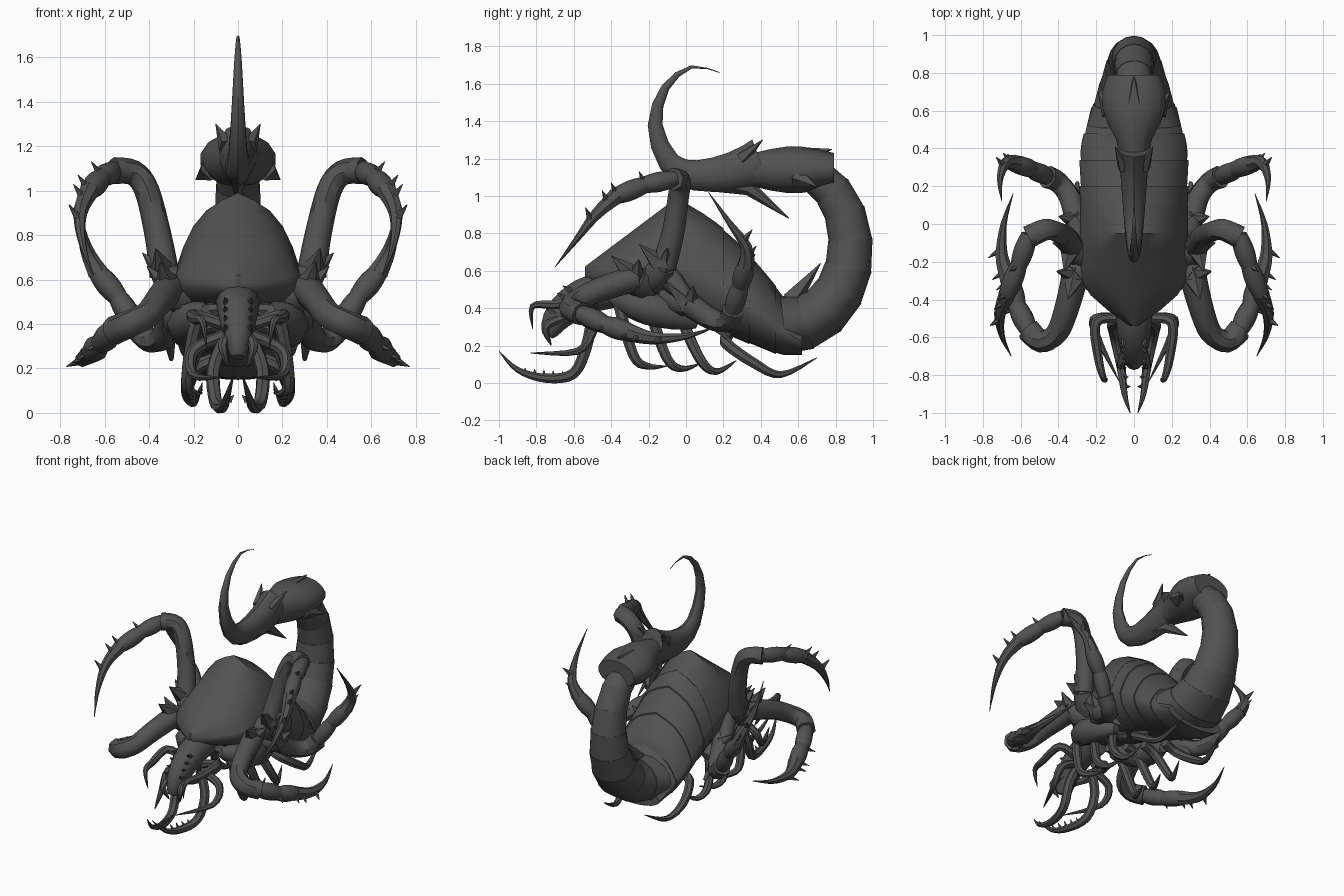
import bpy, bmesh, math
from mathutils import Vector

cube = bpy.data.objects.get("Cube")
if cube:
    bpy.data.objects.remove(cube, do_unlink=True)

GREY = (.085, .085, .085, 1)
shell = bpy.data.materials.new("dark_grey_shell")
shell.use_nodes = True
shell.diffuse_color = GREY
shell.node_tree.nodes["Principled BSDF"].inputs["Base Color"].default_value = GREY


def skin(bm, rings):
    """Bridge a list of point rings and cap both ends."""
    loops = [[bm.verts.new(point) for point in ring] for ring in rings]
    for first, second in zip(loops, loops[1:]):
        for i in range(len(first)):
            bm.faces.new((first[i - 1], first[i], second[i], second[i - 1]))
    bm.faces.new(loops[0][::-1])
    bm.faces.new(loops[-1])


def finish(bm, name, mirror=False):
    """Turn the bmesh into a shaded object, mirrored left to right if asked."""
    bmesh.ops.recalc_face_normals(bm, faces=bm.faces)
    mesh = bpy.data.meshes.new(name)
    bm.to_mesh(mesh)
    bm.free()
    mesh.materials.append(shell)
    part = bpy.data.objects.new(name, mesh)
    bpy.context.scene.collection.objects.link(part)
    bpy.ops.object.select_all(action='DESELECT')
    part.select_set(True)
    bpy.context.view_layer.objects.active = part
    bpy.ops.object.shade_smooth_by_angle(angle=math.radians(45))
    if mirror:
        part.modifiers.new("Mirror", 'MIRROR')


def tube(bm, points, width, height=None, sides=8, lip=0):
    """Sweep an ellipse along points; width and height are functions of 0..1."""
    points = [Vector(point) for point in points]
    height = height or width
    side, rings, last = Vector((1, 0, 0)), [], len(points) - 1
    for i, point in enumerate(points):
        tangent = (points[min(i + 1, last)] - points[max(i - 1, 0)]).normalized()
        flat = side - tangent * side.dot(tangent)
        side = flat.normalized() if flat.length > .05 else tangent.orthogonal().normalized()
        up = tangent.cross(side)
        wide, tall = max(width(i / last), .002), max(height(i / last), .002)
        # An interior lip makes one plate overlap the next
        for grow in ((1 + lip, 1 - lip) if lip and 0 < i < last else (1,)):
            angles = [math.tau * j / sides for j in range(sides)]
            rings.append([point + (side * math.sin(a) * wide + up * math.cos(a) * tall) * grow
                          for a in angles])
    skin(bm, rings)


def taper(start, end, power=1):
    return lambda t: end + (start - end) * (1 - t) ** power


def thorn(bm, base, offset, radius):
    tube(bm, [Vector(base), Vector(base) + Vector(offset)], taper(radius, 0), sides=5)


def curve(points, steps=4):
    """Catmull-Rom through the points."""
    v = [Vector(point) for point in points]
    v = [v[0]] + v + [v[-1]]
    out = []
    for a, b, c, d in zip(v, v[1:], v[2:], v[3:]):
        for k in range(steps):
            t = k / steps
            out.append(b + ((c - a) * t + (2 * a - 5 * b + 4 * c - d) * t ** 2
                            + (3 * b - a - 3 * c + d) * t ** 3) / 2)
    return out + [v[-1]]


def midline(pairs):
    return [(0, y, z) for y, z in pairs]


# Body outline rules along y: ridge height, belly height and half width
FRONT, PEAK = -.54, -.05


def roof(y):
    back = max(0, y - PEAK)
    return .99 - .75 * max(0, PEAK - y) - .47 * back - .8 * back ** 2


def belly(y):
    return max(.15, .34 - .38 * y)


def half_width(y):
    nose = math.sin(math.pi / 2 * min(1, (y - FRONT) / .28))
    return (.02 + .265 * nose) * (1 - max(0, y - .4))


def body_ring(y, grow=1, sides=24):
    """Cross-section with a ridged roof, full shoulders and a rounded belly."""
    depth = (roof(y) - belly(y)) * grow
    middle = belly(y) + .42 * (roof(y) - belly(y))
    ring = []
    for j in range(sides):
        s, c = math.sin(math.tau * j / sides), math.cos(math.tau * j / sides)
        lift = .58 * (1 - .35 * abs(s) - .65 * s ** 4) if c > 0 else .42 * c
        ring.append((s * half_width(y) * grow, y, middle + depth * lift))
    return ring


# Pointed, ridged front shield
bm = bmesh.new()
shield_steps = [FRONT + (PEAK - FRONT) * k / 6 for k in range(7)]
skin(bm, [body_ring(y) for y in shield_steps + [.1]])
finish(bm, "front_shield")

# Overlapping abdomen plates
bm = bmesh.new()
for k in range(4):
    steps = [.05 + .14 * k + .05 * j for j in range(4)]
    skin(bm, [body_ring(y, .985 + .01 * j) for j, y in enumerate(steps)])
finish(bm, "abdomen")

# Tail sweeping round an upright ellipse, with a spike on its inner side
bm = bmesh.new()
arc = [math.radians(angle) for angle in range(-95, 75, 20)]
tube(bm, midline((.55 + .33 * math.cos(a), .73 + .42 * math.sin(a)) for a in arc),
     lambda t: .095 + .155 * (1 - t) ** 2, lambda t: .095 + .06 * (1 - t), 16, .012)
thorn(bm, (0, .56, .44), (0, .16, .2), .06)
finish(bm, "tail")

# Swollen last tail joint, widest at its rear rim, with short rim spikes
bm = bmesh.new()
tube(bm, midline((.79 - .085 * k, 1.14) for k in range(6)),
     lambda t: .11 + .075 * math.sin(math.pi * min(1, t + .15)) - .03 * t,
     lambda t: .09 + .035 * math.sin(math.pi * t), sides=14)
for s in (-1, 1):
    thorn(bm, (s * .12, .6, 1.1), (s * .07, .1, -.05), .06)
thorn(bm, (0, .64, 1.22), (0, .14, .03), .05)
finish(bm, "tail_bulb")

# Stinger with rim horns and a broad lower spur
bm = bmesh.new()
hook = [(.4, 1.18), (.25, 1.13), (.05, 1.11), (-.09, 1.18), (-.165, 1.38), (-.11, 1.58), (.03, 1.69), (.18, 1.66)]
tube(bm, curve(midline(hook), 2), taper(.09, 0, 1.3), taper(.13, 0, 1.4), 10)
tube(bm, midline([(.16, 1.1), (.34, 1.04), (.55, .88)]), taper(.06, 0), taper(.08, 0), 6)
for s in (-1, 1):
    thorn(bm, (s * .05, .3, 1.2), (s * .05, .11, .1), .04)
finish(bm, "stinger")

# Head with small eye bumps
bm = bmesh.new()
tube(bm, curve(midline([(-.4, .5), (-.55, .46), (-.68, .36), (-.74, .25)])),
     lambda t: .1 - .07 * t ** 2, lambda t: .1 - .07 * t ** 3, 12)
finish(bm, "head")
bm = bmesh.new()
for k in range(4):
    thorn(bm, (.05, -.61 - .03 * k, .49 - .04 * k), (.01, -.05, .03), .02)
finish(bm, "eye_bumps", True)


def limb(name, points, radius):
    """Slender curved limb that stays thick until its pointed end."""
    bm = bmesh.new()
    tube(bm, curve(points), lambda t: radius * (1 - t ** 3), sides=7)
    finish(bm, name, True)


# Mouth limbs
limb("jaw", [(.05, -.5, .35), (.11, -.53, .2), (.1, -.6, .05),
             (.07, -.75, .025), (.05, -.9, .07), (.02, -1, .17)], .032)
limb("upper_feeler", [(.07, -.5, .4), (.2, -.52, .44), (.19, -.7, .42),
                      (.16, -.82, .41), (.14, -.82, .29)], .028)
limb("lower_feeler", [(.06, -.5, .35), (.2, -.5, .28), (.2, -.58, .17), (.08, -.83, .16)], .028)
limb("mouth_hook", [(.04, -.65, .35), (.07, -.75, .3), (.04, -.72, .2)], .025)

# Teeth along the jaw
bm = bmesh.new()
for k in range(5):
    thorn(bm, (.08 - .01 * k, -.66 - .05 * k, .03 + .005 * k), (-.02, 0, .03), .012)
finish(bm, "jaw_teeth", True)

# Thin belly legs, each hooking backward
for i, (y, reach) in enumerate([(-.36, .26), (-.18, .26), (0, .27), (.22, .48)]):
    top, foot = belly(y) - .01, .09 - .015 * i
    limb("belly_leg_" + str(i + 1),
         [(.08, y, top), (.18, y, top - .04), (.23, y + reach * .3, foot + .06),
          (.2, y + reach * .6, foot), (.16, y + reach, foot + .03 * i)], .032)


def big_leg(name, hip, thigh, shin, claw, lean, size):
    """Armoured leg: hip joint, one curved thigh, jointed shin, claw and thorns."""
    bm = bmesh.new()

    def bulge(start, end, radius):
        start, end = Vector(start), Vector(end)
        tube(bm, [start.lerp(end, -.1 + .2 * k) for k in range(7)],
             lambda t: radius * (.8 + .25 * math.sin(math.pi * t)))

    bulge(hip, thigh[0], size * 1.1)
    tube(bm, curve(thigh), lambda t: size * (1 - .12 * math.sin(math.pi * t) - .1 * t))
    joints = [thigh[-1]] + shin
    for start, end in zip(joints, shin):
        bulge(start, end, size * .75)
    blade = curve([joints[-1]] + claw)
    tube(bm, blade, taper(size * .7, 0), sides=7)
    # Thorns on the claw root and last joint, flanges at the top of the thigh
    for base in (blade[0], blade[2], blade[5], joints[-2]):
        thorn(bm, base, lean, .024)
    thorn(bm, thigh[0], (.04, -.13, .12), .07)
    thorn(bm, thigh[0], (.1, .02, .1), .06)
    finish(bm, name, True)


# Raised leg arching up and reaching forward
big_leg("raised_leg", (.22, -.2, .52),
        [(.33, -.12, .62), (.36, -.07, .8), (.41, -.04, 1), (.47, -.03, 1.08), (.56, -.07, 1.09)],
        [(.61, -.22, 1.06), (.67, -.37, 1)],
        [(.71, -.48, .9), (.7, -.59, .76), (.65, -.7, .62)], (.05, -.03, .07), .068)

# Front leg bending forward, then sweeping back
big_leg("front_leg", (.2, -.2, .5),
        [(.31, -.27, .56), (.36, -.46, .5), (.41, -.58, .44), (.49, -.62, .4), (.56, -.56, .37)],
        [(.62, -.43, .31), (.66, -.3, .27)],
        [(.7, -.17, .24), (.69, 0, .25), (.64, .16, .3)], (.07, -.05, -.03), .073)

# Rear leg dropping low, with an upright claw
big_leg("rear_leg", (.2, -.1, .46),
        [(.3, .02, .42), (.34, .14, .34), (.4, .22, .33), (.46, .25, .39)],
        [(.54, .29, .52), (.63, .32, .63)],
        [(.68, .32, .73), (.71, .23, .86), (.7, .12, 1.02)], (.04, .05, .06), .068)

# Hip plates joining the legs to the belly
bm = bmesh.new()
tube(bm, curve([(.24, -.12, .6), (.31, 0, .46), (.3, .22, .24)]), taper(.08, .01))
tube(bm, curve([(.14, -.4, .46), (.23, -.2, .4), (.2, .06, .32)]), lambda t: .03 + .06 * math.sin(math.pi * t))
finish(bm, "hip_plates", True)
